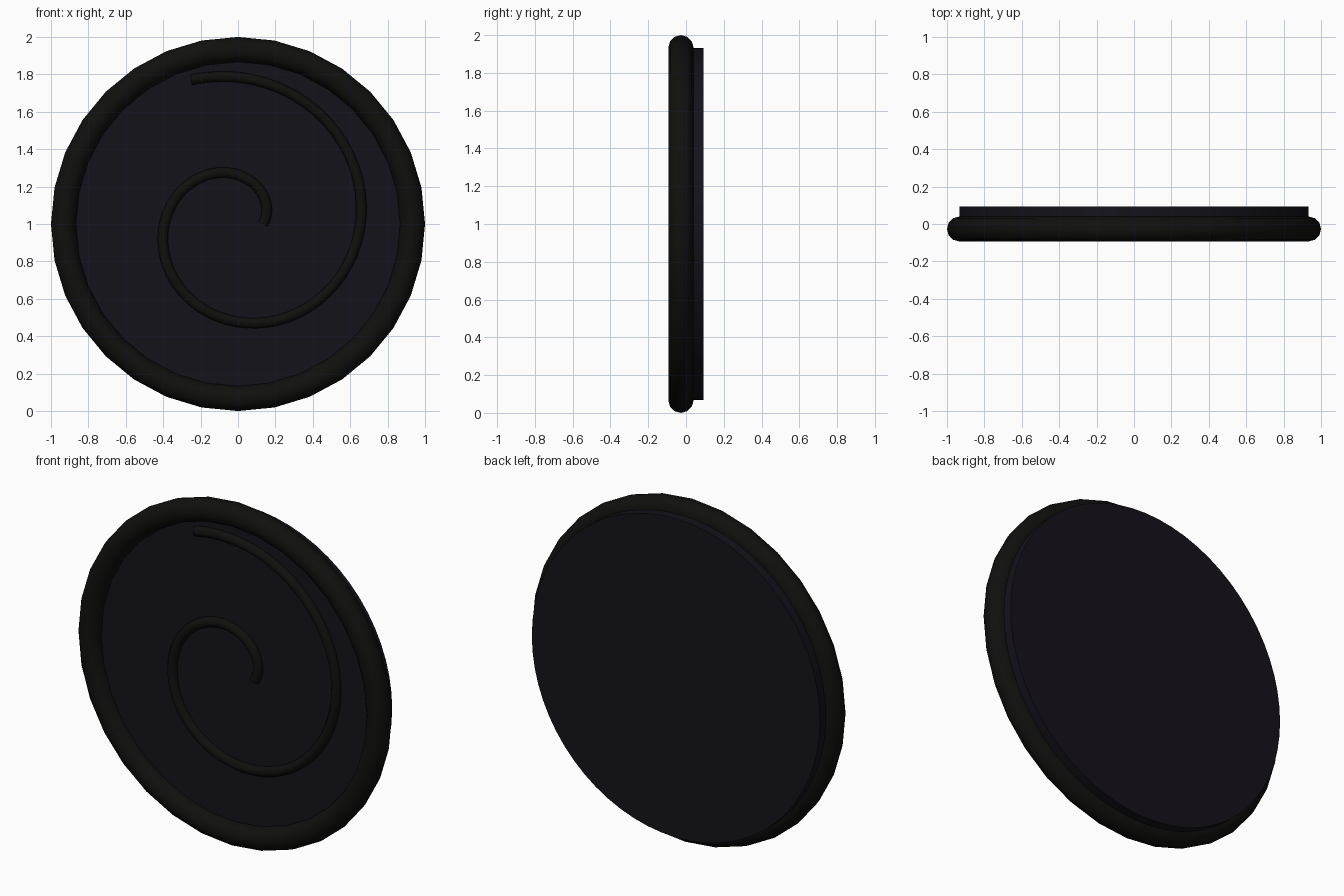
import bpy
from math import pi, sin, cos, radians

if "Cube" in bpy.data.objects:
    bpy.data.objects.remove(bpy.data.objects["Cube"])

FACE_Y = -0.0267   # front face of the disc, also the centre plane of the rim
BACK_Y = 0.0933
CENTRE_Z = 1.0


def material(name, rgb):
    m = bpy.data.materials.new(name)
    m.diffuse_color = (*rgb, 1.0)
    m.use_nodes = True
    m.node_tree.nodes["Principled BSDF"].inputs["Base Color"].default_value = m.diffuse_color
    return m


def finish(name, mat):
    ob = bpy.context.object
    ob.name = name
    ob.data.materials.append(mat)
    bpy.ops.object.shade_smooth_by_angle(angle=radians(40))
    return ob


black = material("black", (0.005, 0.005, 0.0045))
dark_violet = material("dark_violet", (0.007, 0.006, 0.011))

# Flat disc
bpy.ops.mesh.primitive_cylinder_add(
    vertices=64, radius=0.933, depth=BACK_Y - FACE_Y,
    location=(0, (BACK_Y + FACE_Y) / 2, CENTRE_Z), rotation=(pi / 2, 0, 0))
finish("disc", dark_violet)

# Rounded rim
bpy.ops.mesh.primitive_torus_add(
    major_radius=0.9333, minor_radius=0.0667, major_segments=32, minor_segments=12,
    location=(0, FACE_Y, CENTRE_Z), rotation=(pi / 2, 0, 0))
finish("rim", black)

# Spiral tube on the front face: radius grows evenly over 1.3 turns
STEPS = 80
curve = bpy.data.curves.new("spiral", 'CURVE')
curve.dimensions = '3D'
curve.bevel_depth = 0.029
curve.bevel_resolution = 3
curve.use_fill_caps = True
path = curve.splines.new('POLY')
path.points.add(STEPS)
for i, p in enumerate(path.points):
    a = 2.6 * pi * i / STEPS
    r = 0.133 + 0.083 * a
    p.co = (r * cos(a), FACE_Y - 0.004, CENTRE_Z + r * sin(a), 1)
spiral = bpy.data.objects.new("spiral", curve)
bpy.context.collection.objects.link(spiral)
bpy.ops.object.select_all(action='DESELECT')
spiral.select_set(True)
bpy.context.view_layer.objects.active = spiral
bpy.ops.object.convert(target='MESH')
finish("spiral", black)
